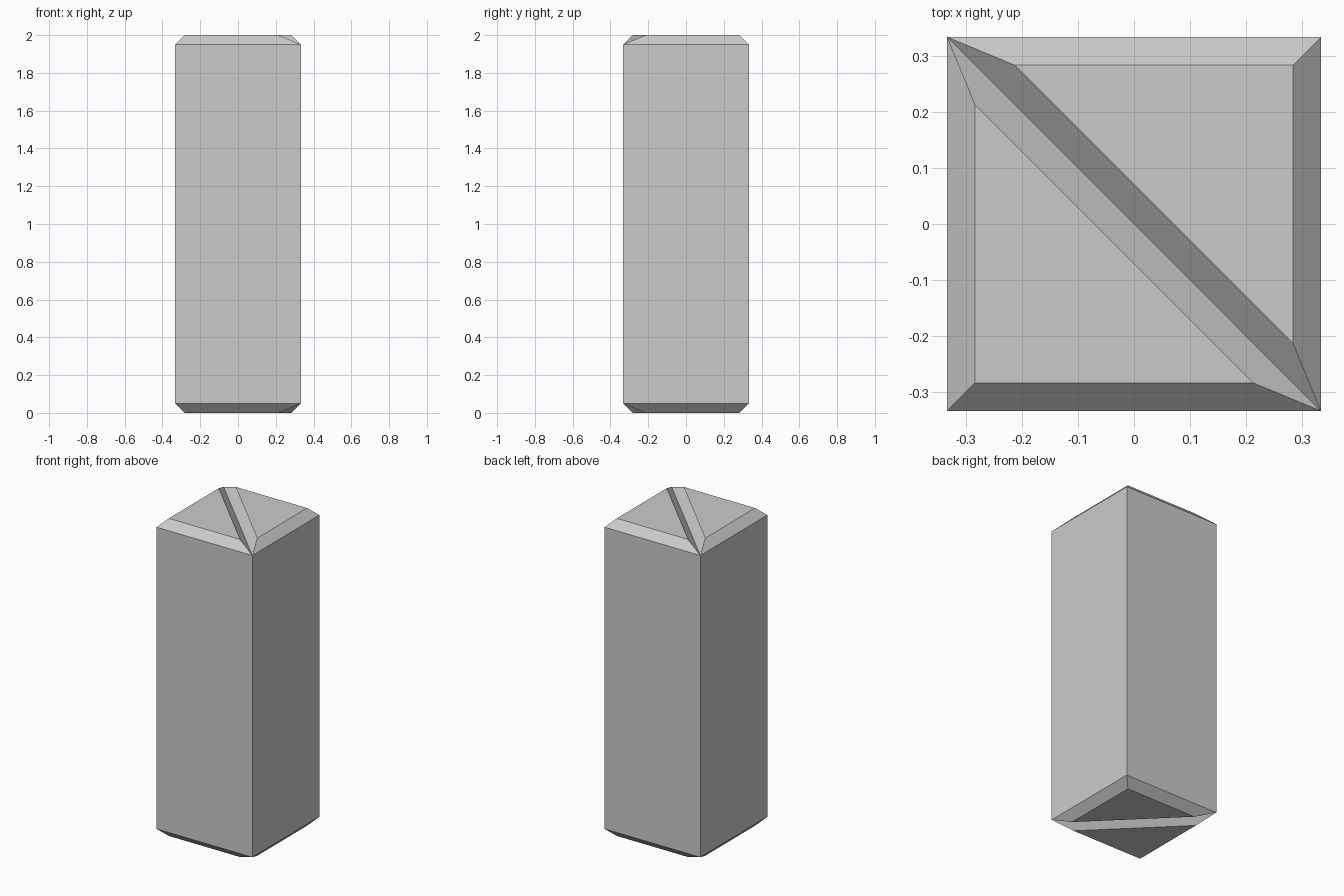
import bpy, bmesh, math
from mathutils import Vector, Matrix

if "Cube" in bpy.data.objects:
    bpy.data.objects.remove(bpy.data.objects["Cube"])

HALF = 1 / 3        # half width of the square column
HEIGHT = 2.0
CHAMFER = 0.05


def wedge(name, angle):
    """Right-angled triangular prism with chamfered ends, turned about z."""
    corners = [Vector((-HALF, -HALF)), Vector((HALF, -HALF)), Vector((-HALF, HALF))]
    # shrinking about the incentre gives an even inset on all three sides
    radius = HALF * (2 - math.sqrt(2))
    centre = Vector((radius - HALF, radius - HALF))
    shrink = 1 - CHAMFER / radius
    sections = [(0, shrink), (CHAMFER, 1), (HEIGHT - CHAMFER, 1), (HEIGHT, shrink)]

    bm = bmesh.new()
    rings = []
    for z, scale in sections:
        points = [centre + (c - centre) * scale for c in corners]
        rings.append([bm.verts.new((p.x, p.y, z)) for p in points])
    for low, high in zip(rings, rings[1:]):
        for i in range(3):
            j = (i + 1) % 3
            bm.faces.new((low[i], low[j], high[j], high[i]))
    bm.faces.new(rings[0][::-1])
    bm.faces.new(rings[-1])
    bm.transform(Matrix.Rotation(angle, 4, 'Z'))

    mesh = bpy.data.meshes.new(name)
    bm.to_mesh(mesh)
    bm.free()
    obj = bpy.data.objects.new(name, mesh)
    bpy.context.collection.objects.link(obj)


# Two matching wedges meet along the diagonal and form the square column
wedge("front_left_wedge", 0)
wedge("back_right_wedge", math.pi)
